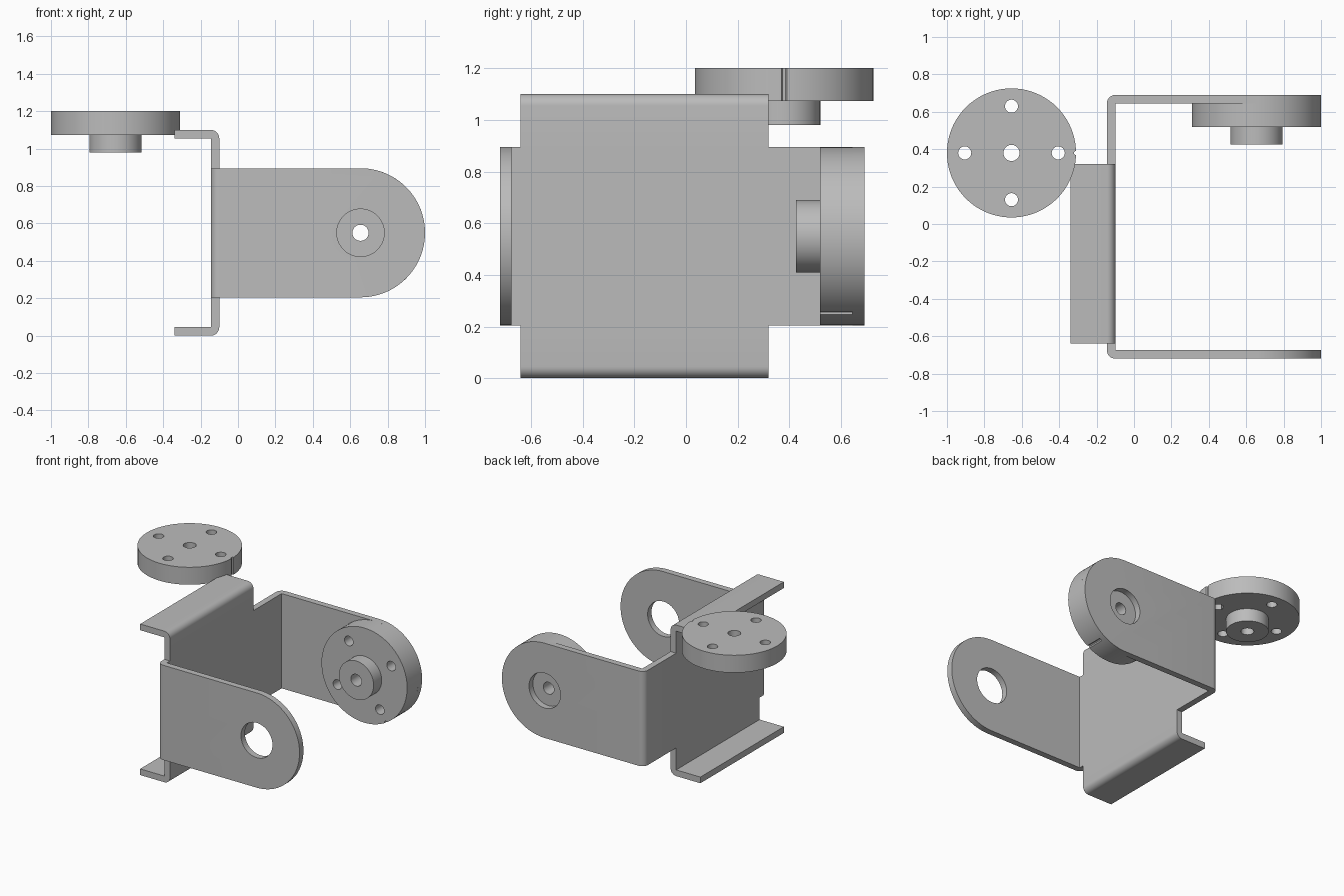
import bpy
import bmesh
from math import sin, cos, pi, radians
from mathutils import Matrix, Vector

cube = bpy.data.objects.get("Cube")
if cube:
    bpy.data.objects.remove(cube, do_unlink=True)

T = 0.045                      # sheet thickness
PIVOT_X, PIVOT_Z = 0.655, 0.55
DISC_R = 0.345

grey = bpy.data.materials.new("plain grey")
grey.use_nodes = True
grey.diffuse_color = (0.5, 0.5, 0.5, 1)
grey.node_tree.nodes["Principled BSDF"].inputs["Base Color"].default_value = (0.5, 0.5, 0.5, 1)


def add_object(name, bm):
    bmesh.ops.recalc_face_normals(bm, faces=bm.faces)
    mesh = bpy.data.meshes.new(name)
    bm.to_mesh(mesh)
    bm.free()
    mesh.materials.append(grey)
    obj = bpy.data.objects.new(name, mesh)
    bpy.context.collection.objects.link(obj)
    return obj


def arc(cx, cy, r, start, end, steps):
    angles = [radians(start + (end - start) * i / steps) for i in range(steps + 1)]
    return [(cx + r * cos(a), cy + r * sin(a)) for a in angles]


def prism(name, outline, low, high, axis="Z"):
    """Extrude a 2D outline along z (outline in xy) or y (outline in xz)."""
    def place(p, h):
        return (p[0], p[1], h) if axis == "Z" else (p[0], h, p[1])
    bm = bmesh.new()
    face = bm.faces.new([bm.verts.new(place(p, low)) for p in outline])
    moved = bmesh.ops.extrude_face_region(bm, geom=[face])["geom"]
    verts = [v for v in moved if isinstance(v, bmesh.types.BMVert)]
    bmesh.ops.translate(bm, verts=verts, vec=Vector(place((0, 0), high - low)))
    return add_object(name, bm)


def combine(obj, operation, tool):
    """Apply a boolean and remove the tool object."""
    mod = obj.modifiers.new("combine", "BOOLEAN")
    mod.operation, mod.object, mod.solver = operation, tool, "EXACT"
    bpy.context.view_layer.update()
    graph = bpy.context.evaluated_depsgraph_get()
    mesh = bpy.data.meshes.new_from_object(obj.evaluated_get(graph))
    obj.modifiers.clear()
    obj.data = mesh
    bpy.data.objects.remove(tool, do_unlink=True)


def smooth(obj):
    for poly in obj.data.polygons:
        poly.use_smooth = True
    obj.data.set_sharp_from_angle(angle=radians(30))


# Bracket: U-shaped strip with bent corners, seen from above
X0, X1 = -0.145, -0.10
FRONT, BACK = -0.72, 0.69
u_outline = [(1.1, FRONT)]
u_outline += arc(X0 + T, FRONT + T, T, 270, 180, 8)
u_outline += arc(X0 + T, BACK - T, T, 180, 90, 8)
u_outline += [(1.1, BACK), (1.1, BACK - T), (X1, BACK - T), (X1, FRONT + T), (1.1, FRONT + T)]
bracket = prism("bracket", u_outline, 0.205, 0.895)

# Round the arm ends, then bore both arms
ends = [(-0.3, PIVOT_Z - DISC_R)] + arc(PIVOT_X, PIVOT_Z, DISC_R, -90, 90, 48)
ends += [(-0.3, PIVOT_Z + DISC_R)]
combine(bracket, "INTERSECT", prism("arm_outline", ends, -1, 1, "Y"))
bore = arc(PIVOT_X, PIVOT_Z, 0.127, 0, 360, 48)[:-1]
combine(bracket, "DIFFERENCE", prism("arm_bore", bore, -1, 1, "Y"))

# Web plate with top and bottom flanges bent the other way
HEIGHT, LIP = 1.10, -0.34
channel = [(LIP, 0)] + arc(X1 - T, T, T, -90, 0, 8)
channel += arc(X1 - T, HEIGHT - T, T, 0, 90, 8)
channel += [(LIP, HEIGHT), (LIP, HEIGHT - T), (X0, HEIGHT - T), (X0, T), (LIP, T)]
combine(bracket, "UNION", prism("flanged_web", channel, -0.64, 0.32, "Y"))
smooth(bracket)


def round_horn(name, matrix):
    """Drilled disc with a hub below it and a small groove in its rim."""
    hub, top, sides = 0.093, 0.22, 80
    section = [(0.043, 0), (0.14, 0), (0.14, hub), (DISC_R, hub), (DISC_R, top), (0.043, top)]
    bm = bmesh.new()
    rings = [[bm.verts.new((r * cos(2 * pi * i / sides), r * sin(2 * pi * i / sides), z))
              for i in range(sides)] for r, z in section]
    for a, b in zip(rings, rings[1:] + rings[:1]):
        for i in range(sides):
            j = (i + 1) % sides
            bm.faces.new((a[i], a[j], b[j], b[i]))
    horn = add_object(name, bm)
    for k in range(4):
        a = k * pi / 2
        hole = arc(0.25 * cos(a), 0.25 * sin(a), 0.035, 0, 360, 24)[:-1]
        combine(horn, "DIFFERENCE", prism("screw_hole", hole, -0.1, 0.4))
    groove = arc(DISC_R, 0, 0.011, 0, 360, 12)[:-1]
    combine(horn, "DIFFERENCE", prism("rim_groove", groove, -0.1, 0.4))
    smooth(horn)
    horn.matrix_world = matrix


# One horn lies flat above the flange, the other sits against the back arm
round_horn("upper_horn", Matrix.Translation((-0.655, 0.38, 0.98)))
round_horn("arm_horn", Matrix.Translation((PIVOT_X, BACK - T - 0.22, PIVOT_Z))
           @ Matrix.Rotation(radians(-90), 4, "X") @ Matrix.Rotation(radians(60), 4, "Z"))
